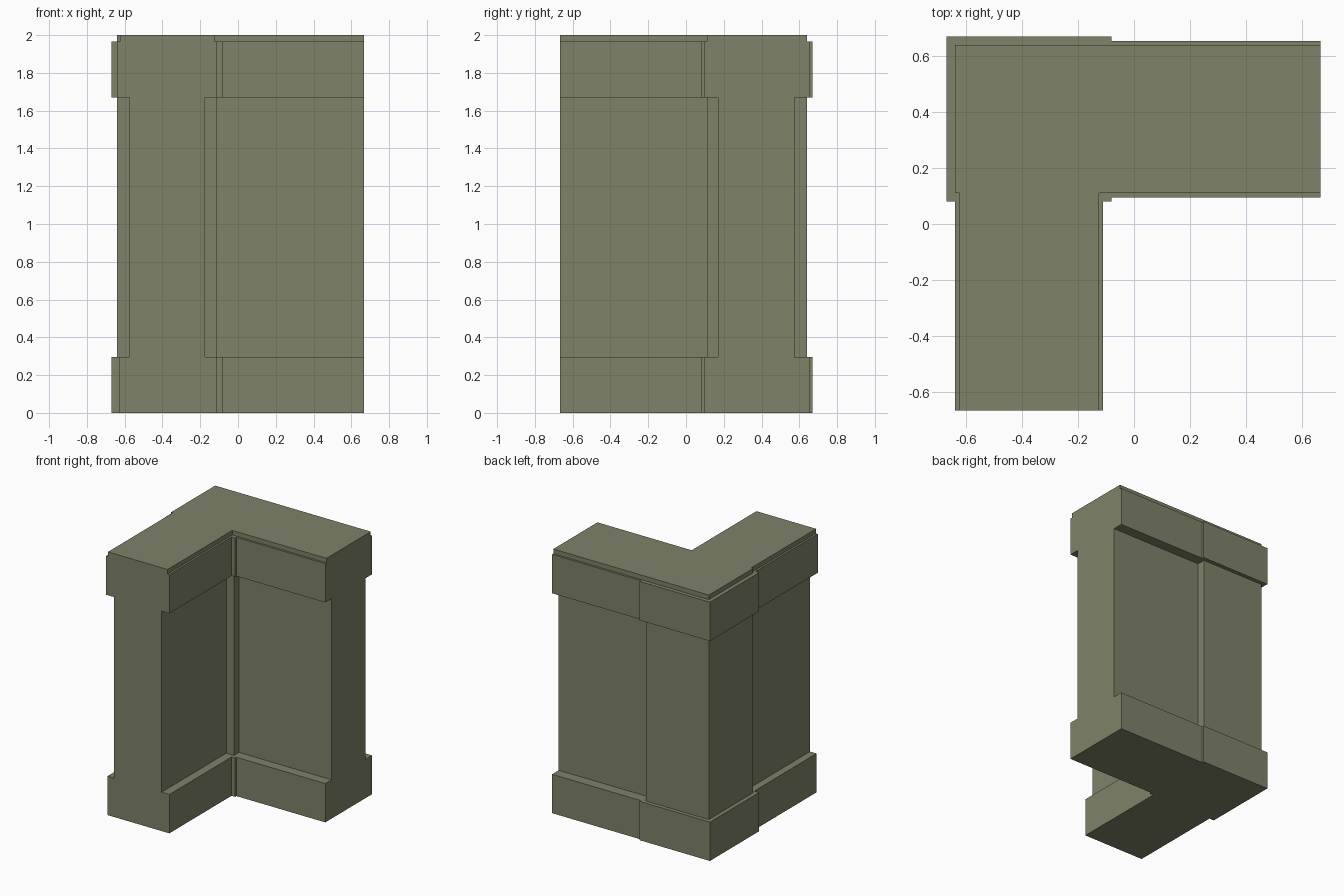
import bpy, bmesh

if "Cube" in bpy.data.objects:
    bpy.data.objects.remove(bpy.data.objects["Cube"])

stone = bpy.data.materials.new("olive_stone")
stone.diffuse_color = (0.21, 0.225, 0.14, 1)
stone.use_nodes = True
stone.node_tree.nodes["Principled BSDF"].inputs["Base Color"].default_value = stone.diffuse_color

# Heights of plinth, recessed panel, upper band and cap
Z_BASE, Z_BAND, Z_CAP, Z_TOP = 0.295, 1.67, 1.965, 2.0


def finish(name, bm):
    bmesh.ops.recalc_face_normals(bm, faces=bm.faces)
    mesh = bpy.data.meshes.new(name)
    bm.to_mesh(mesh)
    bm.free()
    mesh.materials.append(stone)
    ob = bpy.data.objects.new(name, mesh)
    bpy.context.collection.objects.link(ob)


def wall(name, base, panel, band, cap, start, end, axis):
    """Stepped wall profile (low, high limits per tier) swept along an axis."""
    tiers = [(base, 0, Z_BASE), (panel, Z_BASE, Z_BAND),
             (band, Z_BAND, Z_CAP), (cap, Z_CAP, Z_TOP)]
    outline = [(t[1], z) for t, lo, hi in tiers for z in (lo, hi)]
    outline += [(t[0], z) for t, lo, hi in reversed(tiers) for z in (hi, lo)]
    bm = bmesh.new()
    place = (lambda u, s, z: (u, s, z)) if axis == 'y' else (lambda u, s, z: (s, u, z))
    face = bm.faces.new([bm.verts.new(place(u, start, z)) for u, z in outline])
    out = bmesh.ops.extrude_face_region(bm, geom=[face])
    d = end - start
    bmesh.ops.translate(bm, verts=[g for g in out["geom"] if isinstance(g, bmesh.types.BMVert)],
                        vec=(0, d, 0) if axis == 'y' else (d, 0, 0))
    finish(name, bm)


def pillar(name, cx, cy, tiers):
    """Square stepped pillar: half width, z low, z high, joined by flat ledges."""
    bm = bmesh.new()
    rings = []
    for h, lo, hi in tiers:
        for z in (lo, hi):
            rings.append([bm.verts.new((cx + sx * h, cy + sy * h, z))
                          for sx, sy in ((-1, -1), (1, -1), (1, 1), (-1, 1))])
    for a, b in zip(rings, rings[1:]):
        for i in range(4):
            j = (i + 1) % 4
            bm.faces.new((a[i], a[j], b[j], b[i]))
    bm.faces.new(rings[0])
    bm.faces.new(rings[-1])
    finish(name, bm)


# Corner pillar
pillar("corner_pillar", -0.375, 0.375,
       [(0.295, 0, Z_BASE), (0.265, Z_BASE, Z_BAND),
        (0.295, Z_BAND, Z_CAP), (0.265, Z_CAP, Z_TOP)])

# Wall running to the front
wall("front_wall", (-0.63, -0.11), (-0.575, -0.175), (-0.64, -0.11),
     (-0.625, -0.125), -0.667, 0.11, 'y')

# Wall running to the right
wall("right_wall", (0.095, 0.655), (0.17, 0.575), (0.095, 0.655),
     (0.11, 0.64), 0.667, -0.11, 'x')
